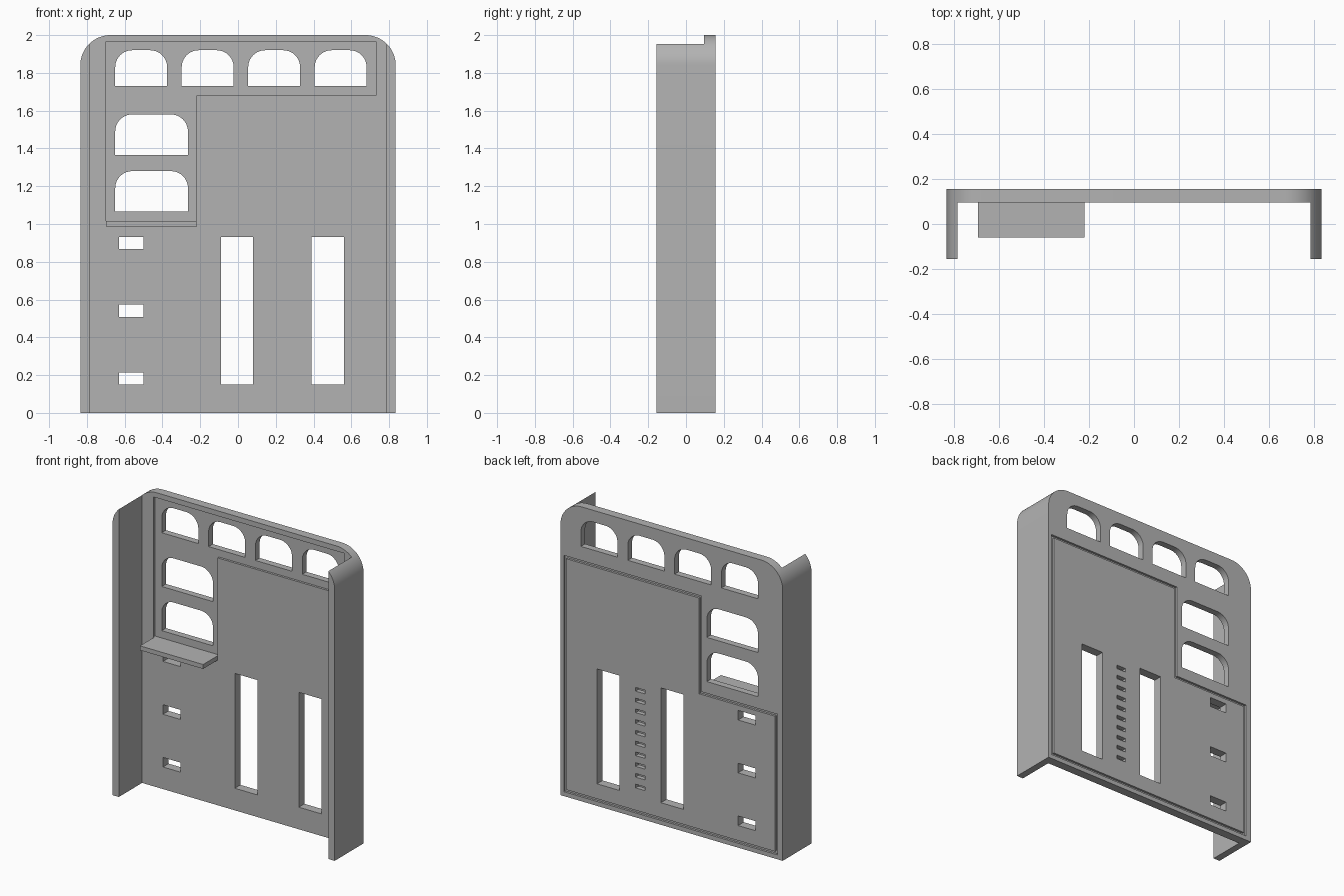
import bpy, bmesh, math

cube = bpy.data.objects.get("Cube")
if cube:
    bpy.data.objects.remove(cube, do_unlink=True)

# Overall dimensions
HALF_W, HEIGHT, HALF_D = 0.835, 2.0, 0.155
INNER_W, FACE_Y = 0.787, 0.095
CORNER, RELIEF = 0.16, 0.015

grey = bpy.data.materials.new("plain grey")
grey.use_nodes = True
grey.diffuse_color = (0.45, 0.45, 0.45, 1)
grey.node_tree.nodes["Principled BSDF"].inputs["Base Color"].default_value = grey.diffuse_color


def prism(name, outline, y0, y1):
    """Extrude an (x, z) outline from y0 to y1."""
    bm = bmesh.new()
    face = bm.faces.new([bm.verts.new((x, y0, z)) for x, z in outline])
    grown = bmesh.ops.extrude_face_region(bm, geom=[face])["geom"]
    verts = [v for v in grown if isinstance(v, bmesh.types.BMVert)]
    bmesh.ops.translate(bm, verts=verts, vec=(0, y1 - y0, 0))
    bmesh.ops.recalc_face_normals(bm, faces=bm.faces)
    mesh = bpy.data.meshes.new(name)
    bm.to_mesh(mesh)
    bm.free()
    mesh.materials.append(grey)
    obj = bpy.data.objects.new(name, mesh)
    bpy.context.collection.objects.link(obj)
    return obj


def rect(x0, x1, z0, z1):
    return [(x0, z0), (x1, z0), (x1, z1), (x0, z1)]


def arch(x0, x1, z0, z1, r, steps=10):
    """Rectangle with rounded top corners."""
    points = [(x0, z0), (x1, z0)]
    for cx, start in ((x1 - r, 0), (x0 + r, 90)):
        for i in range(steps + 1):
            a = math.radians(start + 90 * i / steps)
            points.append((cx + r * math.cos(a), z1 - r + r * math.sin(a)))
    return points


def cut(target, outline, y0, y1):
    cutter = prism("cutter", outline, y0, y1)
    cutter.hide_render = True
    mod = target.modifiers.new("cut", "BOOLEAN")
    mod.operation, mod.solver, mod.object = "DIFFERENCE", "EXACT", cutter
    bpy.context.view_layer.update()
    graph = bpy.context.evaluated_depsgraph_get()
    result = bpy.data.meshes.new_from_object(target.evaluated_get(graph))
    target.modifiers.clear()
    target.data = result
    bpy.data.objects.remove(cutter, do_unlink=True)


# Panel with two side flanges, hollowed from the front
panel = prism("panel_with_sides", arch(-HALF_W, HALF_W, 0, HEIGHT, CORNER, 16), -HALF_D, HALF_D)
cut(panel, rect(-INNER_W, INNER_W, -0.1, HEIGHT + 0.1), -0.3, FACE_Y)

# Shallow front recess around the windows
recess = [(-0.70, 1.015), (-0.22, 1.015), (-0.22, 1.68), (0.73, 1.68), (0.73, 1.965), (-0.70, 1.965)]
cut(panel, recess, 0, FACE_Y + RELIEF)

# Upper row and left column of arched windows
for i in range(4):
    x = -0.65 + 0.352 * i
    cut(panel, arch(x, x + 0.275, 1.73, 1.92, 0.09), 0, 0.3)
for z in (1.065, 1.365):
    cut(panel, arch(-0.65, -0.265, z, z + 0.215, 0.09), 0, 0.3)

# Tall slots and small side slots
for x in (-0.09, 0.39):
    cut(panel, rect(x, x + 0.17, 0.15, 0.93), 0, 0.3)
for z in (0.15, 0.508, 0.867):
    cut(panel, rect(-0.63, -0.50, z, z + 0.065), 0, 0.3)

# Groove around the rear field
G = 0.018
outer = [(-0.795, 0.03), (0.81, 0.03), (0.81, 1.635), (-0.225, 1.635), (-0.225, 0.985), (-0.795, 0.985)]
inner = [(-0.795 + G, 0.03 + G), (0.81 - G, 0.03 + G), (0.81 - G, 1.635 - G),
         (-0.225 + G, 1.635 - G), (-0.225 + G, 0.985 - G), (-0.795 + G, 0.985 - G)]
for i in range(6):
    j = (i + 1) % 6
    cut(panel, [outer[i], outer[j], inner[j], inner[i]], HALF_D - RELIEF, 0.3)

# Ladder of blind notches on the back
for i in range(10):
    z = 0.20 + 0.073 * i
    cut(panel, rect(0.2, 0.27, z, z + 0.025), HALF_D - 0.03, 0.3)

# Shelf under the lower window
shelf = prism("shelf", rect(-0.695, -0.22, 0.985, 1.015), -0.06, FACE_Y + RELIEF)

# Smooth the rounded corners, keep edges sharp
bpy.ops.object.select_all(action="DESELECT")
for obj in (panel, shelf):
    obj.select_set(True)
bpy.context.view_layer.objects.active = panel
bpy.ops.object.shade_smooth_by_angle(angle=math.radians(30))
